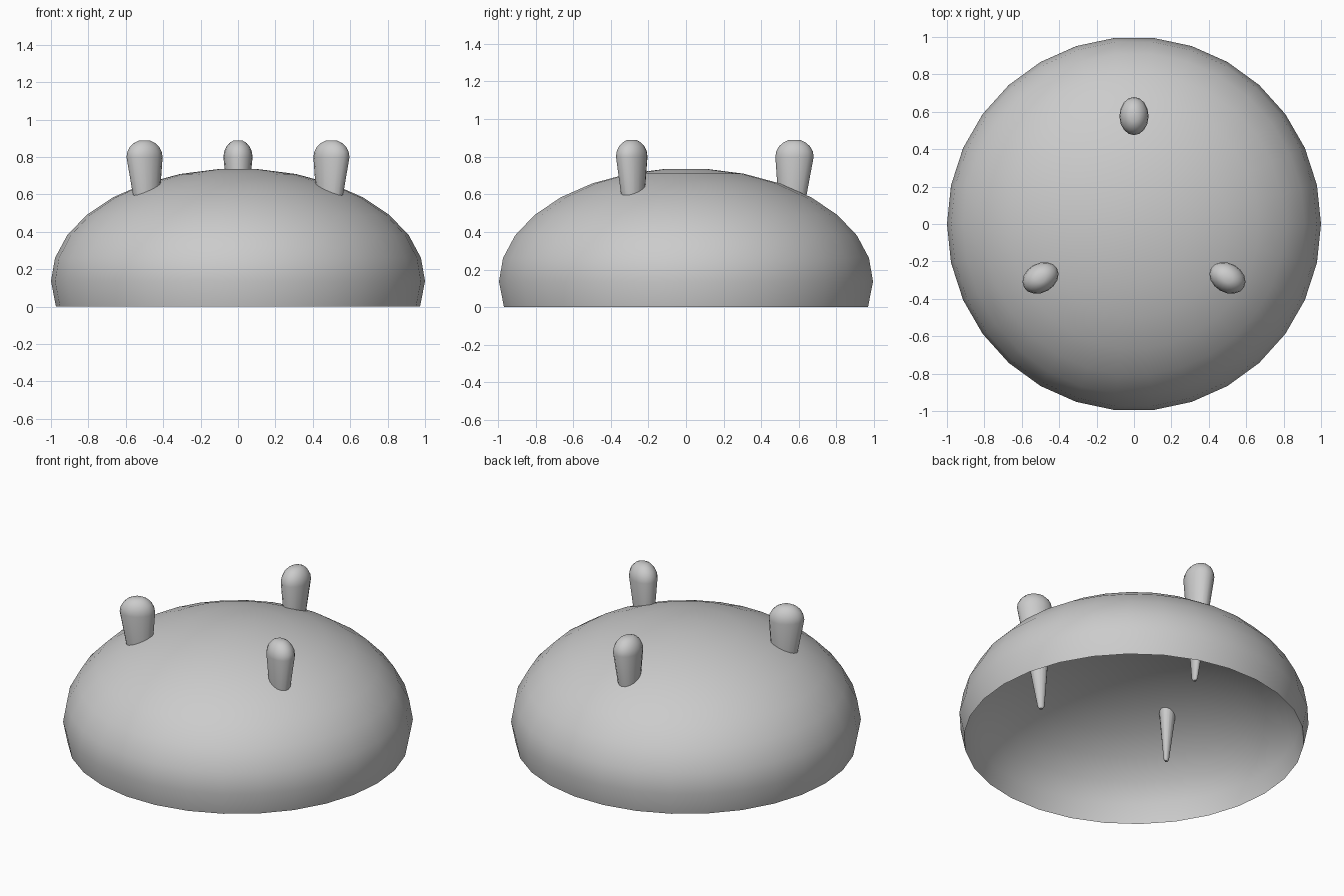
import bpy, bmesh, math
from mathutils import Matrix, Vector

cube = bpy.data.objects.get("Cube")
if cube:
    bpy.data.objects.remove(cube, do_unlink=True)

GREY = (0.6, 0.6, 0.6, 1.0)
grey = bpy.data.materials.new("mid grey")
grey.use_nodes = True
grey.diffuse_color = GREY
for node in grey.node_tree.nodes:
    if node.type == 'BSDF_PRINCIPLED':
        node.inputs["Base Color"].default_value = GREY


# Join oval rings (height, centre offset, x radius, y radius) into a surface
def loft(name, rings, sides, turn=0.0, close_bottom=True, inward=False):
    bm = bmesh.new()
    rot = Matrix.Rotation(turn, 4, 'Z')
    angles = [2 * math.pi * i / sides for i in range(sides)]
    loops = [[bm.verts.new(rot @ Vector((c + rx * math.cos(t), ry * math.sin(t), z)))
              for t in angles] for z, c, rx, ry in rings]
    for low, high in zip(loops, loops[1:]):
        for i in range(sides):
            j = (i + 1) % sides
            bm.faces.new((low[i], low[j], high[j], high[i]))
    bm.faces.new(loops[-1])
    if close_bottom:
        bm.faces.new(loops[0][::-1])
    if inward:
        bmesh.ops.reverse_faces(bm, faces=bm.faces[:])
    mesh = bpy.data.meshes.new(name)
    bm.to_mesh(mesh)
    bm.free()
    mesh.materials.append(grey)
    obj = bpy.data.objects.new(name, mesh)
    bpy.context.collection.objects.link(obj)
    bpy.ops.object.select_all(action='DESELECT')
    obj.select_set(True)
    bpy.context.view_layer.objects.active = obj
    bpy.ops.object.shade_smooth_by_angle(angle=math.radians(40))


# Rings of a flattened half sphere, every 12 degrees up to a small flat top
def dome_rings(base, radius, height):
    rings = []
    for k in range(8):
        a = math.radians(12 * k)
        r = radius * math.cos(a)
        rings.append((base + height * math.sin(a), 0, r, r))
    return rings


# Hollow body: the outside tucks in below its widest ring to a thin rim
RIM = 0.973
outer = [(0, 0, RIM, RIM)] + dome_rings(0.136, 1.0, 0.603)
loft("dome_outer", outer, 30, close_bottom=False)
loft("dome_inner", dome_rings(0, RIM, 0.56), 30, close_bottom=False, inward=True)

# Oval spikes: a narrow tip below, widening to a rounded head
spike = [(0.145, 0.54, 0.01, 0.008), (0.16, 0.54, 0.02, 0.015)]
for k in range(5):
    a = math.radians(18 * k)
    spike.append((0.8 + 0.093 * math.sin(a), 0.577,
                  0.102 * math.cos(a), 0.078 * math.cos(a)))
for label, degrees in (("back", 90), ("front_right", 210), ("front_left", 330)):
    loft(label + "_spike", spike, 16, math.radians(degrees))
